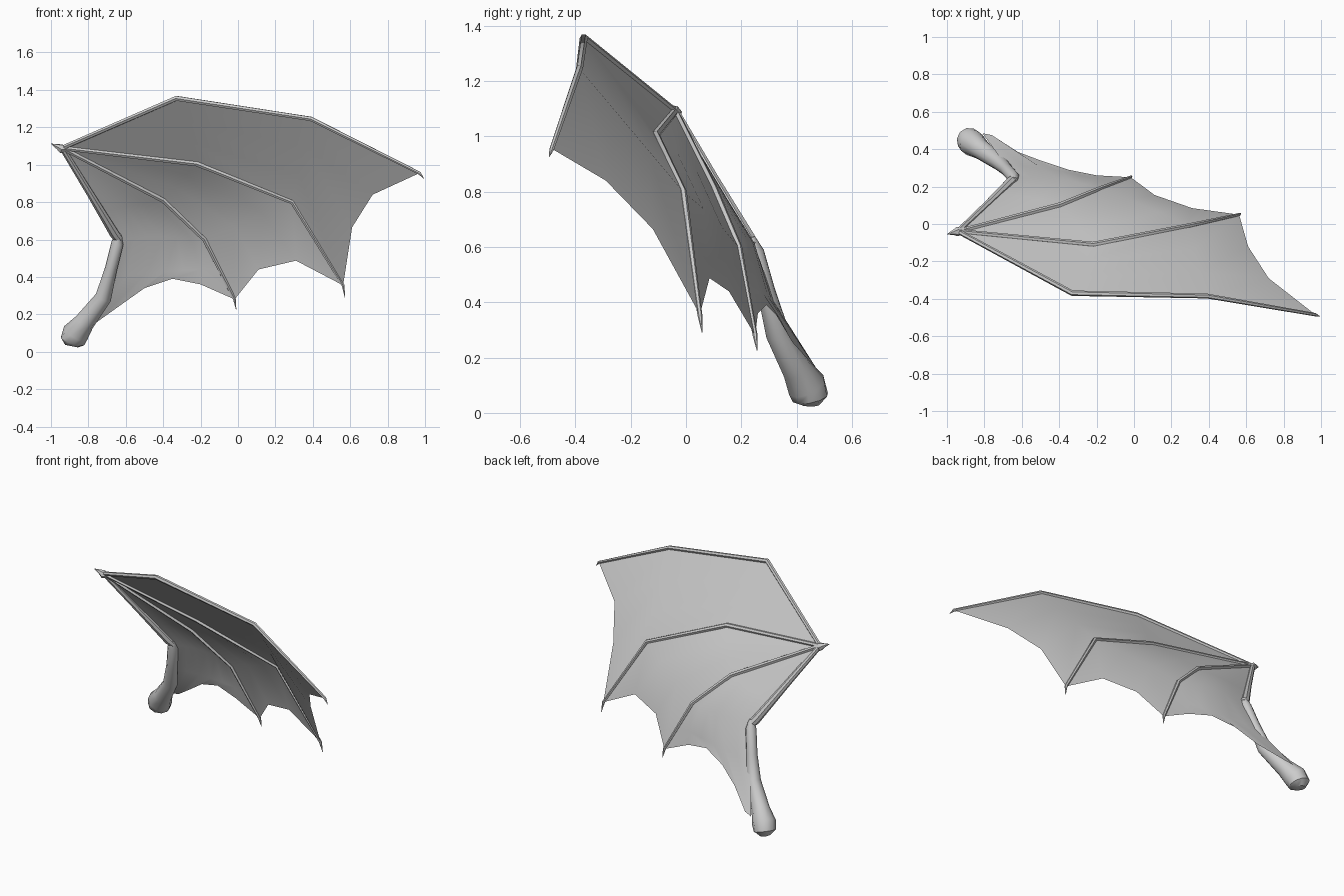
import bpy, bmesh, math
from mathutils import Vector as V

if "Cube" in bpy.data.objects:
    bpy.data.objects.remove(bpy.data.objects["Cube"])


def finish(bm, name, angle=40):
    bmesh.ops.remove_doubles(bm, verts=bm.verts, dist=0.0005)
    bmesh.ops.recalc_face_normals(bm, faces=bm.faces)
    me = bpy.data.meshes.new(name)
    bm.to_mesh(me)
    bm.free()
    ob = bpy.data.objects.new(name, me)
    bpy.context.collection.objects.link(ob)
    bpy.ops.object.select_all(action='DESELECT')
    ob.select_set(True)
    bpy.context.view_layer.objects.active = ob
    bpy.ops.object.shade_smooth_by_angle(angle=math.radians(angle))
    return ob


def tube(name, pts, radii, sides=6):
    """Tapered limb through pts, rings set square to the path."""
    pts = [V(p) for p in pts]
    bm = bmesh.new()
    rings = []
    for i, p in enumerate(pts):
        d = (pts[min(i + 1, len(pts) - 1)] - pts[max(i - 1, 0)]).normalized()
        u = d.cross(V((0.25, 0.8, 0.55))).normalized()
        w = d.cross(u)
        rings.append([bm.verts.new(p + radii[i] * (u * math.cos(a) + w * math.sin(a)))
                      for a in (2 * math.pi * k / sides for k in range(sides))])
    for a, b in zip(rings, rings[1:]):
        for k in range(sides):
            j = (k + 1) % sides
            bm.faces.new((a[k], a[j], b[j], b[k]))
    bm.faces.new(rings[0])
    bm.faces.new(rings[-1])
    return finish(bm, name)


def panel(name, rail_a, rail_b, edge, bulge):
    """Skin stretched between two bones, ending in a scalloped edge."""
    n = len(edge) + 1
    bm = bmesh.new()
    rows = []
    for i, (a, b) in enumerate(zip(rail_a, rail_b)):
        a, b = V(a), V(b)
        row = [a.lerp(b, k / n) + V((0.23, 0.8, 0.55)) * bulge[i] * math.sin(math.pi * k / n)
               for k in range(n + 1)]
        if i == len(rail_a) - 1:
            row[1:-1] = [V(p) for p in edge]
        rows.append([bm.verts.new(p) for p in row])
    for k in range(n):
        bm.faces.new((rows[0][k], rows[1][k], rows[1][k + 1]))
    for r, s in zip(rows[1:], rows[2:]):
        for k in range(n):
            bm.faces.new((r[k], s[k], s[k + 1], r[k + 1]))
    return finish(bm, name, 60)


wrist = (-0.94, -0.04, 1.09)
elbow = (-0.635, 0.245, 0.60)

# finger joints from wrist to tip
f1 = [wrist, (-0.33, -0.37, 1.355), (0.39, -0.385, 1.245), (0.97, -0.485, 0.955)]
f2 = [wrist, (-0.22, -0.11, 1.005), (0.29, -0.01, 0.80), (0.562, 0.05, 0.355)]
f3 = [wrist, (-0.40, 0.10, 0.81), (-0.18, 0.19, 0.60), (-0.018, 0.25, 0.28)]
claws = [(0.995, -0.495, 0.925), (0.572, 0.058, 0.29), (-0.01, 0.257, 0.225)]
names = ["leading_finger", "middle_finger", "inner_finger"]
for name, f, claw in zip(names, (f1, f2, f3), claws):
    tube(name, f + [claw], [0.013, 0.015, 0.013, 0.009, 0.001])

# arm and shoulder
tube("forearm", [wrist, (-0.79, 0.10, 0.845), (-0.66, 0.225, 0.63), elbow],
     [0.016, 0.02, 0.027, 0.022], 8)
tube("upper_arm", [(-0.64, 0.235, 0.635), (-0.645, 0.25, 0.58), (-0.68, 0.29, 0.44),
                   (-0.72, 0.33, 0.29), (-0.82, 0.40, 0.16), (-0.868, 0.435, 0.10),
                   (-0.885, 0.45, 0.055), (-0.89, 0.45, 0.03)],
     [0.015, 0.033, 0.033, 0.044, 0.055, 0.072, 0.066, 0.035], 10)

# wrist knuckle and thumb claw
tube("thumb_claw", [(-0.915, -0.04, 1.085), (-0.945, -0.04, 1.085), (-0.965, -0.045, 1.097),
                    (-1.0, -0.055, 1.112)], [0.014, 0.026, 0.015, 0.001])

# membranes
panel("outer_membrane", f1, f2, [(0.72, -0.29, 0.84), (0.61, -0.12, 0.665)], (0, 0, 0, 0))
panel("middle_membrane", f2, f3, [(0.31, 0.085, 0.487), (0.11, 0.155, 0.44)], (0, 0.01, 0.01, 0))
mid = tuple((V(f3[2]) + V(f3[3])) / 2)
panel("inner_membrane", f3[:3] + [mid, f3[3]],
      [wrist, (-0.72, 0.165, 0.745), elbow, (-0.69, 0.32, 0.40), (-0.81, 0.485, 0.14)],
      [(-0.20, 0.26, 0.36), (-0.35, 0.29, 0.39), (-0.50, 0.34, 0.34),
       (-0.62, 0.385, 0.255), (-0.76, 0.475, 0.155)], (0, 0.01, 0.03, 0.015, 0))
